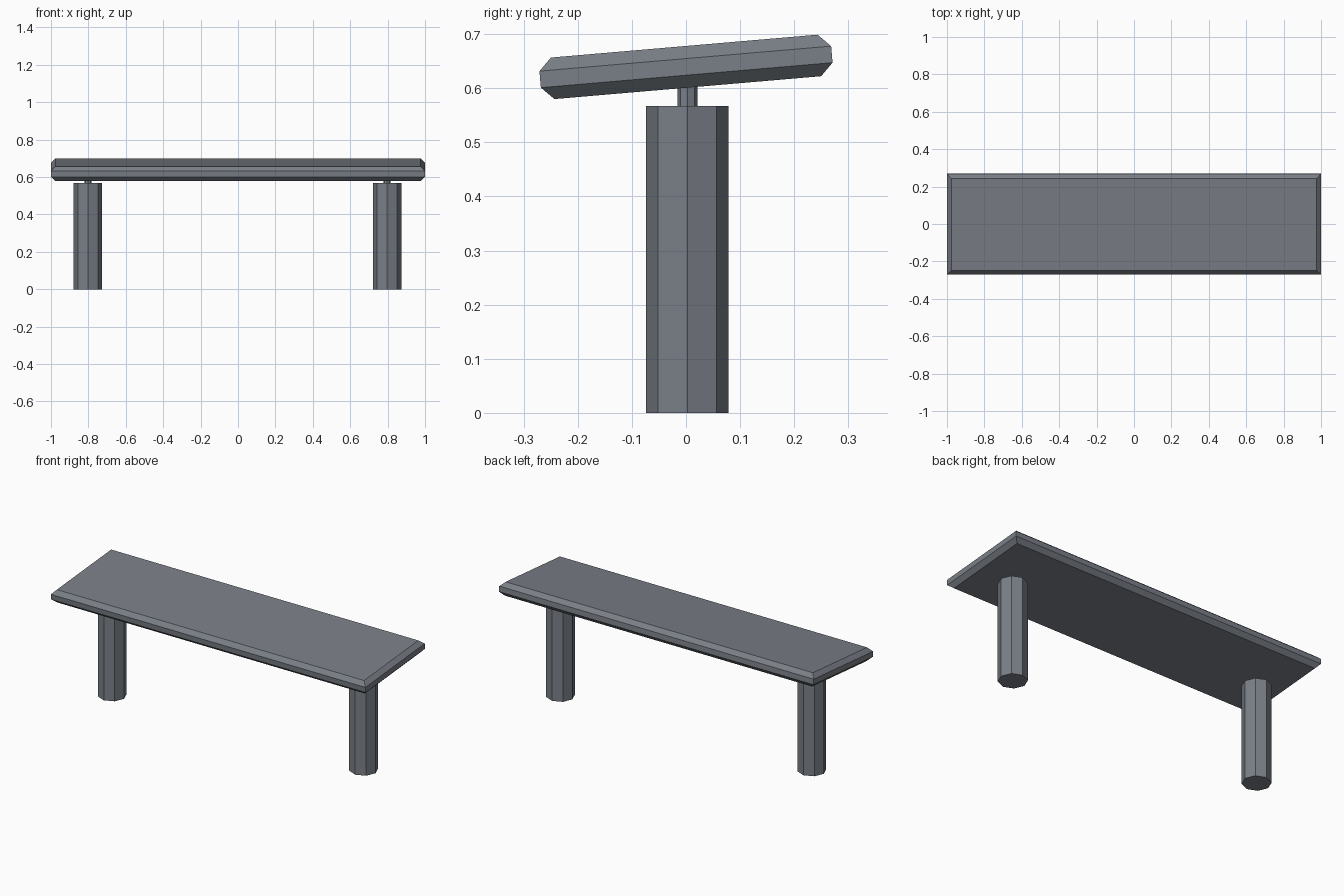
import bpy, bmesh, math

if "Cube" in bpy.data.objects:
    bpy.data.objects.remove(bpy.data.objects["Cube"])

grey = bpy.data.materials.new("slate grey")
grey.diffuse_color = (0.195, 0.213, 0.243, 1)
grey.use_nodes = True
grey.node_tree.nodes["Principled BSDF"].inputs["Base Color"].default_value = grey.diffuse_color


def finish(bm, name):
    bmesh.ops.recalc_face_normals(bm, faces=bm.faces)
    me = bpy.data.meshes.new(name)
    bm.to_mesh(me)
    bm.free()
    me.materials.append(grey)
    ob = bpy.data.objects.new(name, me)
    bpy.context.collection.objects.link(ob)
    return ob


def octagon_post(name, x, y, radius, z0, z1):
    bm = bmesh.new()
    bmesh.ops.create_cone(bm, cap_ends=True, segments=8,
                          radius1=radius, radius2=radius, depth=z1 - z0)
    ob = finish(bm, name)
    ob.location = (x, y, (z0 + z1) / 2)
    return ob


# Seat: slab stacked from four rectangles, chamfered along top and bottom rims
HALF_X, HALF_Y, HALF_Z, CHAMFER = 1.0, 0.2705, 0.0385, 0.0232
bm = bmesh.new()
rings = []
for z, inset in ((-HALF_Z, CHAMFER), (-HALF_Z + CHAMFER, 0),
                 (HALF_Z - CHAMFER, 0), (HALF_Z, CHAMFER)):
    x, y = HALF_X - inset, HALF_Y - inset
    rings.append([bm.verts.new((sx * x, sy * y, z))
                  for sx, sy in ((-1, -1), (1, -1), (1, 1), (-1, 1))])
for low, high in zip(rings, rings[1:]):
    for i in range(4):
        j = (i + 1) % 4
        bm.faces.new((low[i], low[j], high[j], high[i]))
bm.faces.new(rings[0][::-1])
bm.faces.new(rings[-1])
seat = finish(bm, "seat")
seat.location.z = 0.6393
seat.rotation_euler.x = math.radians(4.9)

# Legs with a thin pin carrying the seat
for side, x in (("left", -0.802), ("right", 0.797)):
    octagon_post(side + "_leg", x, 0.0025, 0.0762, 0.0, 0.567)
    octagon_post(side + "_pin", x, 0.0025, 0.0185, 0.567, 0.615)
